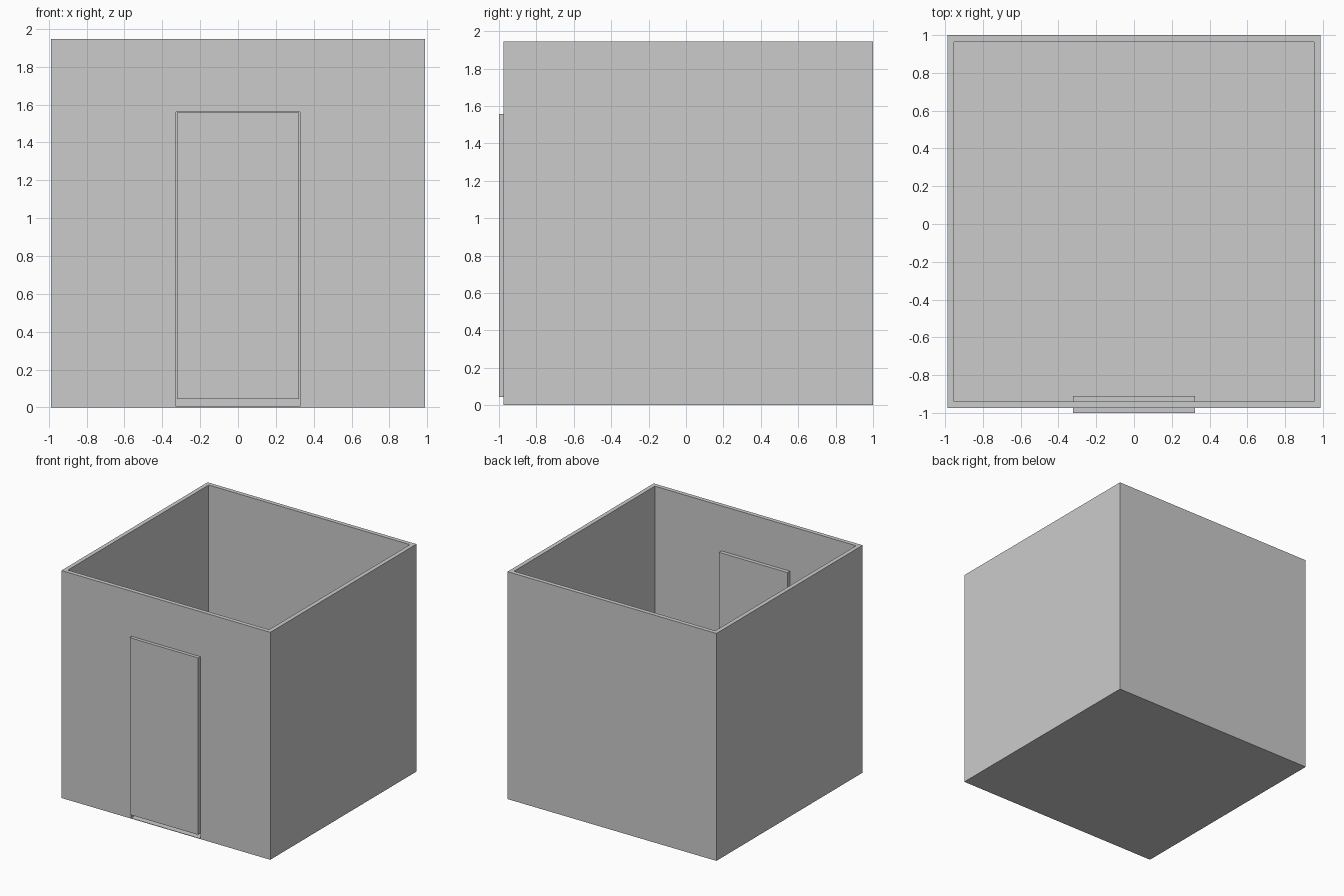
import bpy

if "Cube" in bpy.data.objects:
    bpy.data.objects.remove(bpy.data.objects["Cube"])

X, Y0, Y1, TOP = 0.988, -0.975, 1.0, 1.945   # outer footprint and height
WALL, FLOOR = 0.036, 0.004                   # wall and floor thickness


def box(name, lo, hi):
    """Axis-aligned box between two corners."""
    bpy.ops.mesh.primitive_cube_add(size=1)
    ob = bpy.context.object
    ob.name = name
    for v in ob.data.vertices:
        v.co = [hi[i] if v.co[i] > 0 else lo[i] for i in range(3)]
    return ob


def cut(target, name, lo, hi):
    """Subtract a box from the target, then discard the cutter."""
    cutter = box(name, lo, hi)
    cutter.hide_render = True
    mod = target.modifiers.new(name, 'BOOLEAN')
    mod.operation = 'DIFFERENCE'
    mod.solver = 'EXACT'
    mod.object = cutter
    bpy.context.view_layer.objects.active = target
    bpy.ops.object.modifier_apply(modifier=name)
    bpy.data.objects.remove(cutter)


# Open-topped room: walls with a thin floor
room = box("room_walls", (-X, Y0, 0), (X, Y1, TOP))
cut(room, "interior", (-X + WALL, Y0 + WALL, FLOOR), (X - WALL, Y1 - WALL, TOP + 0.5))

# Doorway in the front wall, down to the floor
cut(room, "doorway", (-0.328, Y0 - 0.2, FLOOR), (0.328, Y0 + 0.2, 1.56))

# Door leaf, thicker than the wall and raised off the floor
box("door", (-0.323, -1.0, 0.045), (0.323, -0.91, 1.558))
